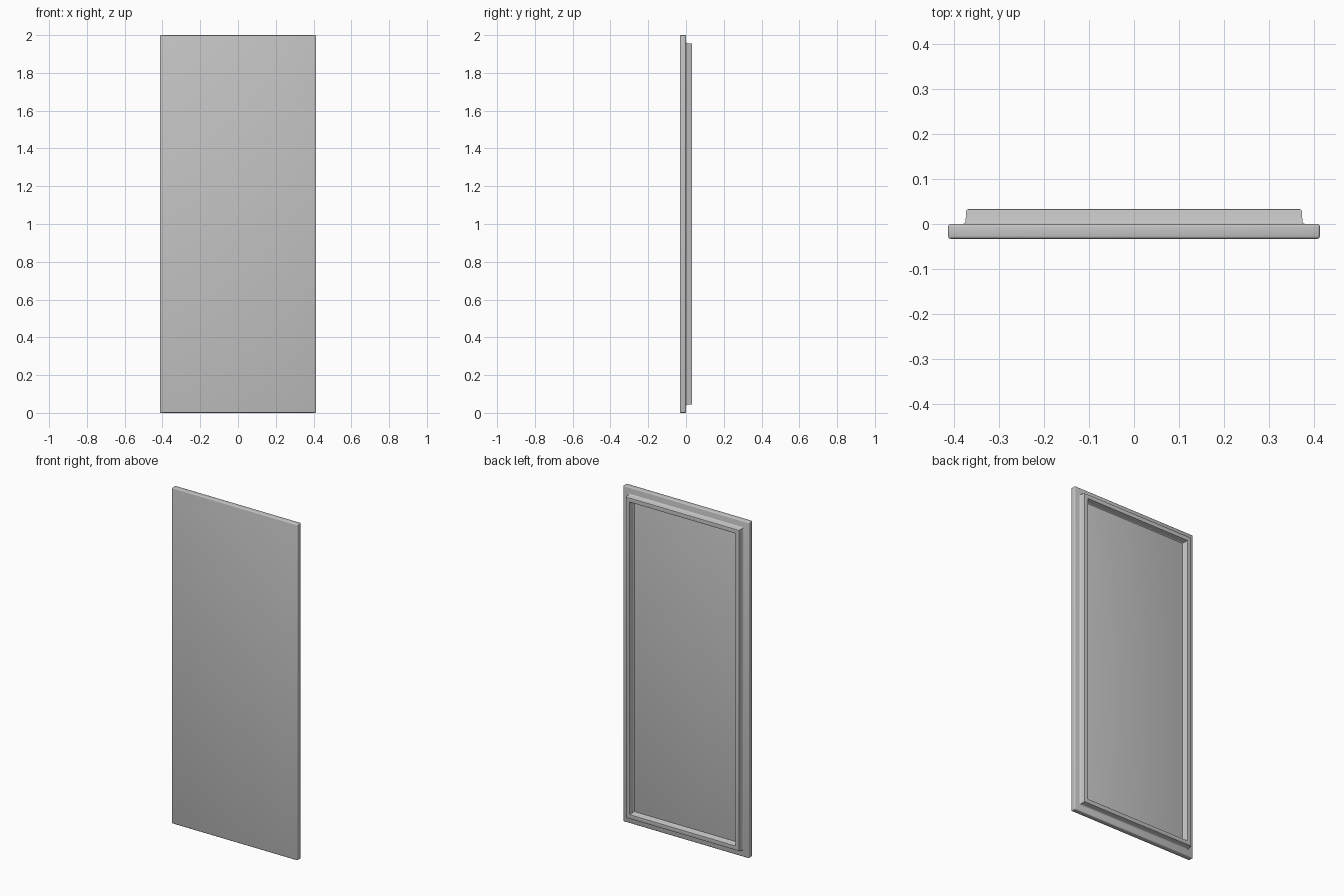
import bpy
import bmesh

HALF_W, HEIGHT = 0.414, 2.0
FRONT, FACE, BACK = -0.033, 0.0, 0.033
MARGIN, RIM_W = 0.039, 0.03

if "Cube" in bpy.data.objects:
    bpy.data.objects.remove(bpy.data.objects["Cube"], do_unlink=True)

grey = bpy.data.materials.new("light_grey")
grey.use_nodes = True
colour = (0.55, 0.55, 0.55, 1)
grey.diffuse_color = colour
grey.node_tree.nodes["Principled BSDF"].inputs["Base Color"].default_value = colour


def finish(bm, name):
    bmesh.ops.recalc_face_normals(bm, faces=bm.faces)
    mesh = bpy.data.meshes.new(name)
    bm.to_mesh(mesh)
    bm.free()
    mesh.materials.append(grey)
    obj = bpy.data.objects.new(name, mesh)
    bpy.context.collection.objects.link(obj)
    bpy.ops.object.select_all(action='DESELECT')
    obj.select_set(True)
    bpy.context.view_layer.objects.active = obj
    bpy.ops.object.shade_smooth_by_angle(angle=0.6)
    return obj


# Door slab with softly rounded edges
bm = bmesh.new()
bmesh.ops.create_cube(bm, size=1)
for v in bm.verts:
    v.co.x *= 2 * HALF_W
    v.co.y = FACE if v.co.y > 0 else FRONT
    v.co.z = (v.co.z + 0.5) * HEIGHT
bmesh.ops.bevel(bm, geom=bm.edges[:], offset=0.006, segments=3,
                profile=0.5, affect='EDGES')
finish(bm, "door_slab")

# Raised rim on the back: a flared, rounded profile swept round a rectangle
side = [(-0.005, FACE - 0.003), (-0.005, FACE), (-0.002, 0.002), (0, 0.006),
        (0.001, 0.028), (0.003, 0.032), (0.006, BACK)]
profile = side + [(RIM_W - d, y) for d, y in reversed(side)]
bm = bmesh.new()
rings = []
for d, y in profile:
    x = HALF_W - MARGIN - d
    low, high = MARGIN + 0.004 + d, HEIGHT - MARGIN - 0.004 - d
    rings.append([bm.verts.new((px, y, pz)) for px, pz in
                  ((-x, low), (x, low), (x, high), (-x, high))])
for a, b in zip(rings, rings[1:] + rings[:1]):
    for i in range(4):
        j = (i + 1) % 4
        bm.faces.new((a[i], a[j], b[j], b[i]))
finish(bm, "back_rim")
